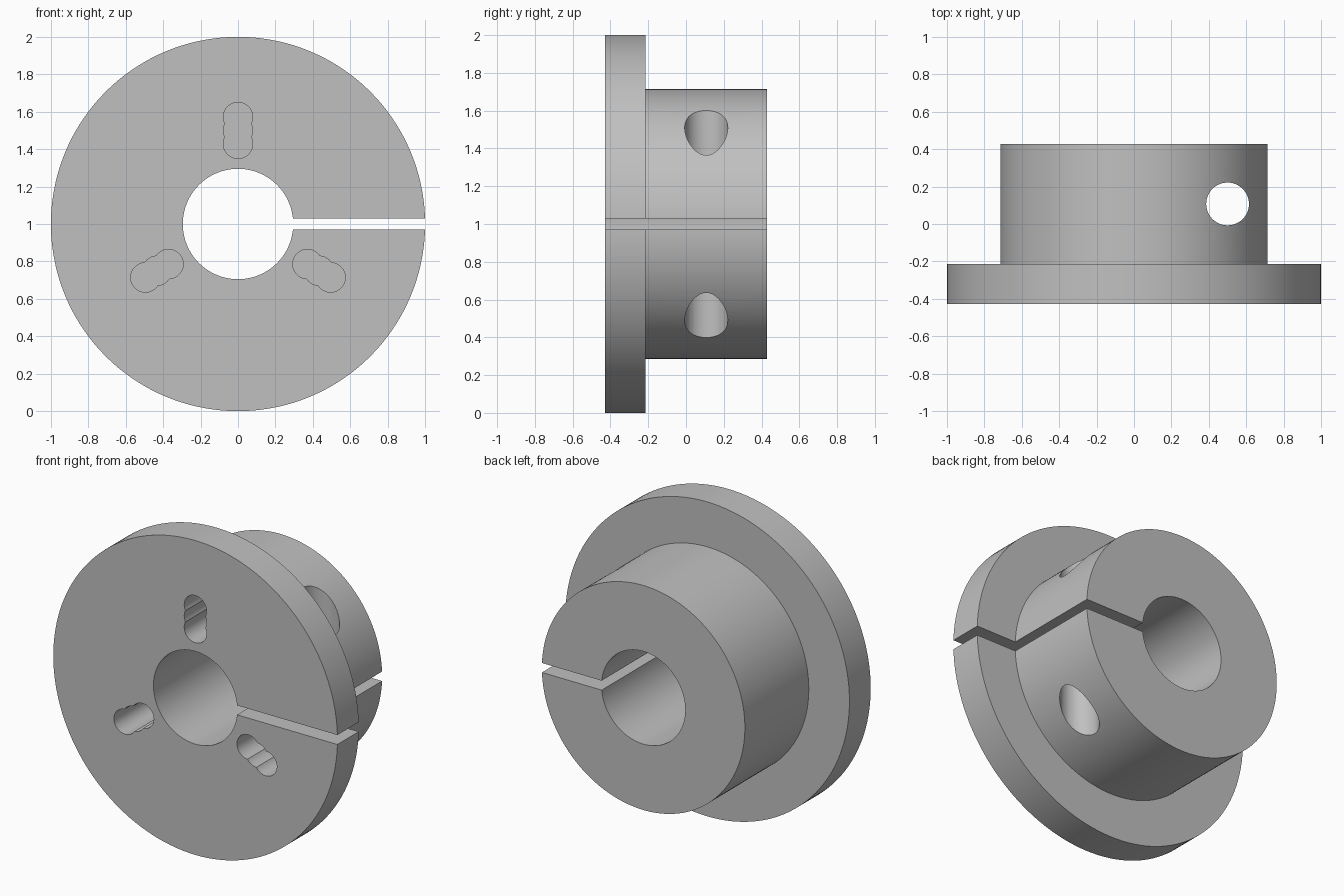
import bpy, bmesh, math
from mathutils import Matrix, Vector

cube = bpy.data.objects.get("Cube")
if cube:
    bpy.data.objects.remove(cube, do_unlink=True)

MM = 1 / 14            # drawing unit: the flange radius is 14
FRONT, BACK, STEP = -6 * MM, 6 * MM, -3 * MM
AXIS = Vector((0, 0, 1))

steel = bpy.data.materials.new("plain grey")
steel.use_nodes = True
grey = (0.53, 0.53, 0.53, 1)
steel.diffuse_color = grey
steel.node_tree.nodes["Principled BSDF"].inputs["Base Color"].default_value = grey


def finish(bm, name):
    bmesh.ops.recalc_face_normals(bm, faces=bm.faces)
    mesh = bpy.data.meshes.new(name)
    bm.to_mesh(mesh)
    bm.free()
    mesh.materials.append(steel)
    obj = bpy.data.objects.new(name, mesh)
    bpy.context.collection.objects.link(obj)
    return obj


def ring(name, profile, steps):
    """Turn a closed (radius, y) profile about the y axis."""
    bm = bmesh.new()
    loops = []
    for i in range(steps):
        a = math.tau * i / steps
        loops.append([bm.verts.new((r * math.cos(a), y, 1 + r * math.sin(a)))
                      for r, y in profile])
    n = len(profile)
    for i, here in enumerate(loops):
        there = loops[(i + 1) % steps]
        for j in range(n):
            k = (j + 1) % n
            bm.faces.new((here[j], here[k], there[k], there[j]))
    return finish(bm, name)


def rod(name, centre, radius, length, along_y):
    bm = bmesh.new()
    turn = Matrix.Rotation(math.pi / 2, 4, 'X') if along_y else Matrix()
    bmesh.ops.create_cone(bm, cap_ends=True, segments=48, radius1=radius,
                          radius2=radius, depth=length,
                          matrix=Matrix.Translation(centre) @ turn)
    return finish(bm, name)


def cut(body, cutter):
    mod = body.modifiers.new(cutter.name, 'BOOLEAN')
    mod.operation = 'DIFFERENCE'
    mod.solver = 'EXACT'
    mod.object = cutter
    bpy.context.view_layer.objects.active = body
    bpy.ops.object.modifier_apply(modifier=mod.name)
    bpy.data.objects.remove(cutter, do_unlink=True)


# Flange, hub and bore
bore, hub, flange = 0.295, 10 * MM, 1.0
collar = ring("split_flange_collar",
              [(bore, FRONT), (flange, FRONT), (flange, STEP),
               (hub, STEP), (hub, BACK), (bore, BACK)], 144)

# Clamping slit through one side
bm = bmesh.new()
bmesh.ops.create_cube(bm, size=1, matrix=Matrix.Translation((0.65, 0, 1))
                      @ Matrix.Diagonal((1.1, 1.2, 0.06, 1)))
cut(collar, finish(bm, "slit_cutter"))

# Clamp screw hole across the slit
cut(collar, rod("screw_cutter", (0.5, 1.5 * MM, 1), 1.6 * MM, 3, False))

# Three scalloped blind slots, each made of three overlapping holes
depth = 5 * MM
for turn in range(3):
    a = math.pi / 2 + turn * math.tau / 3
    out = Vector((math.cos(a), 0, math.sin(a)))
    for distance in (6, 7, 8):
        centre = AXIS + out * distance * MM + Vector((0, FRONT, 0))
        cut(collar, rod("slot_cutter", centre, 1.1 * MM, 2 * depth, True))

# Smooth round walls with crisp rims
bpy.ops.object.select_all(action='DESELECT')
collar.select_set(True)
bpy.context.view_layer.objects.active = collar
bpy.ops.object.shade_smooth_by_angle(angle=math.radians(25))
